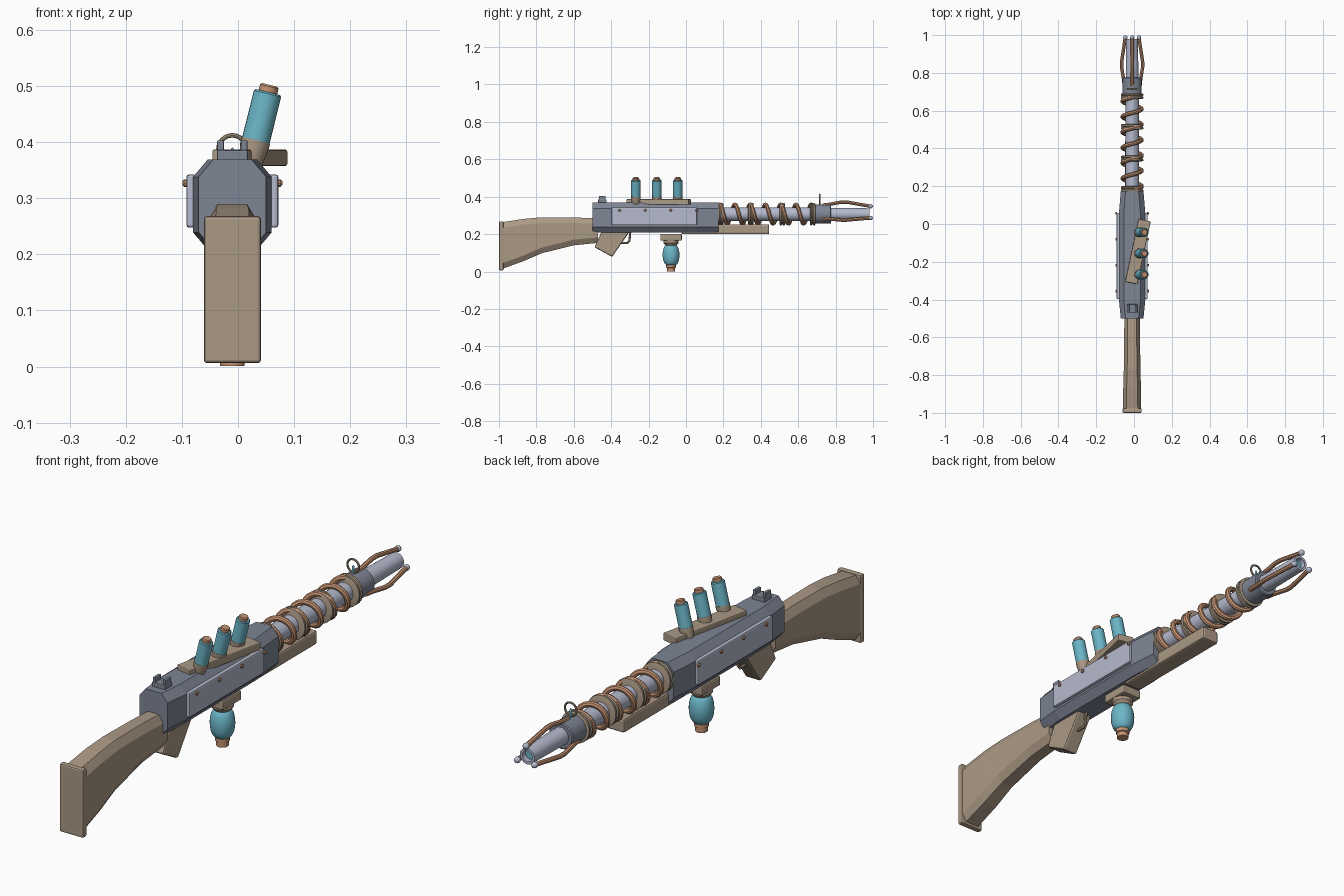
import bpy, bmesh, math
from mathutils import Vector, Matrix

cube = bpy.data.objects.get("Cube")
if cube:
    bpy.data.objects.remove(cube, do_unlink=True)


def material(name, *rgb):
    m = bpy.data.materials.new(name)
    m.use_nodes = True
    m.diffuse_color = (*rgb, 1)
    m.node_tree.nodes["Principled BSDF"].inputs["Base Color"].default_value = (*rgb, 1)
    return m


STEEL = material("dark steel", 0.21, 0.235, 0.30)
PALE = material("pale steel", 0.46, 0.49, 0.61)
WOOD = material("tan wood", 0.41, 0.32, 0.235)
COPPER = material("copper", 0.56, 0.29, 0.17)
TEAL = material("teal glass", 0.15, 0.47, 0.58)

CX = -0.01      # centre plane of the gun
AXIS = 0.307    # barrel height


def finish(ob, mat, bevel=0, smooth=True):
    ob.data.materials.append(mat)
    bpy.ops.object.select_all(action="DESELECT")
    ob.select_set(True)
    bpy.context.view_layer.objects.active = ob
    if bevel:
        b = ob.modifiers.new("Bevel", "BEVEL")
        b.width, b.segments, b.limit_method = bevel, 2, "ANGLE"
    if smooth:
        bpy.ops.object.shade_smooth_by_angle(angle=math.radians(35))
    return ob


def add_mesh(name, bm):
    bmesh.ops.recalc_face_normals(bm, faces=bm.faces)
    me = bpy.data.meshes.new(name)
    bm.to_mesh(me)
    bm.free()
    ob = bpy.data.objects.new(name, me)
    bpy.context.collection.objects.link(ob)
    return ob


def box(name, centre, size, mat, bevel=0.005, turn=0):
    bm = bmesh.new()
    bmesh.ops.create_cube(bm, size=1, matrix=Matrix.Diagonal((*size, 1)))
    ob = finish(add_mesh(name, bm), mat, bevel, False)
    ob.location, ob.rotation_euler.z = centre, turn
    return ob


def loft(name, rings, mat, bevel=0, smooth=False):
    """Skin a list of equal rings of points and cap both ends."""
    bm = bmesh.new()
    loops = [[bm.verts.new(p) for p in r] for r in rings]
    n = len(loops[0])
    for a, b in zip(loops, loops[1:]):
        for i in range(n):
            bm.faces.new((a[i], a[(i + 1) % n], b[(i + 1) % n], b[i]))
    bm.faces.new(loops[0])
    bm.faces.new(loops[-1])
    return finish(add_mesh(name, bm), mat, bevel, smooth)


def octagon(y, half, low, high, cut_x, cut_z):
    pts = [(half, low + cut_z), (half, high - cut_z), (half - cut_x, high), (cut_x - half, high),
           (-half, high - cut_z), (-half, low + cut_z), (cut_x - half, low), (half - cut_x, low)]
    return [(CX + x, y, z) for x, z in pts]


def lathe(name, origin, direction, profile, mat, sides=24):
    """Turn (distance, radius) pairs about a direction."""
    q = Vector(direction).to_track_quat("Z", "Y")
    rings = []
    for d, r in profile:
        rings.append([Vector(origin) + q @ Vector((r * math.cos(t), r * math.sin(t), d))
                      for t in (math.tau * i / sides for i in range(sides))])
    return loft(name, rings, mat, smooth=True)


def tube(name, points, radius, mat, cyclic=False):
    cu = bpy.data.curves.new(name, "CURVE")
    cu.dimensions = "3D"
    cu.bevel_depth, cu.bevel_resolution, cu.use_fill_caps = radius, 2, True
    s = cu.splines.new("POLY")
    s.points.add(len(points) - 1)
    for p, co in zip(s.points, points):
        p.co = (*co, 1)
    s.use_cyclic_u = cyclic
    ob = bpy.data.objects.new(name, cu)
    bpy.context.collection.objects.link(ob)
    bpy.ops.object.select_all(action="DESELECT")
    ob.select_set(True)
    bpy.context.view_layer.objects.active = ob
    bpy.ops.object.convert(target="MESH")
    ob = bpy.context.object
    ob.data.materials.clear()
    return finish(ob, mat)


def around(y, r, angle):
    return (CX + r * math.sin(angle), y, AXIS + r * math.cos(angle))


# Stock and butt plate
loft("stock", [octagon(y, h, lo, hi, 0.018, 0.03) for y, h, lo, hi in (
    (-0.98, 0.048, 0.015, 0.264), (-0.87, 0.047, 0.055, 0.281), (-0.77, 0.044, 0.098, 0.29),
    (-0.6, 0.042, 0.14, 0.289), (-0.47, 0.041, 0.153, 0.284))], WOOD)
box("butt_plate", (CX, -0.988, 0.137), (0.102, 0.024, 0.262), WOOD, 0.006)

# Receiver with riveted side plates
loft("receiver", [octagon(y, h, 0.208, 0.369, 0.026, 0.031) for y, h in (
    (-0.5, 0.06), (-0.4, 0.07), (0.055, 0.07), (0.175, 0.06))], STEEL)
for side, label in ((1, "left"), (-1, "right")):
    box(label + "_side_plate", (CX + side * 0.073, -0.17, 0.295), (0.018, 0.455, 0.095), PALE, 0.005)
    for i in range(4):
        lathe(f"{label}_rivet_{i + 1}", (CX + side * 0.08, -0.355 + i * 0.137, 0.327), (side, 0, 0),
              ((0, 0.007), (0.006, 0.007), (0.009, 0.004)), COPPER, 10)

# Grip, trigger and guard
grip = [(-0.45, 0.215), (-0.30, 0.215), (-0.395, 0.078), (-0.49, 0.13)]
loft("grip", [[(CX + x, y, z) for y, z in grip] for x in (-0.033, 0.033)], WOOD, 0.007)
tube("trigger_guard", [(CX, y, z) for y, z in (
    (-0.38, 0.152), (-0.315, 0.152), (-0.302, 0.165), (-0.298, 0.215))], 0.006, WOOD)
tube("trigger", [(CX, y, z) for y, z in (
    (-0.335, 0.212), (-0.33, 0.19), (-0.338, 0.168))], 0.005, STEEL)

# Forearm
box("forearm", (CX, 0.21, 0.226), (0.075, 0.47, 0.053), WOOD, 0.008)

# Hanging bulb
box("bulb_bracket", (CX, -0.08, 0.183), (0.085, 0.115, 0.036), WOOD, 0.006)
lathe("bulb_socket", (CX, -0.08, 0.17), (0, 0, -1),
      ((0, 0.04), (0.018, 0.04), (0.03, 0.03)), WOOD)
bulb = [(0.11 * (1 - math.cos(a)) / 2, 0.022 + 0.023 * math.sin(a))
        for a in (math.pi * i / 12 for i in range(13))]
lathe("bulb", (CX, -0.08, 0.144), (0, 0, -1), bulb, TEAL)
lathe("bulb_cap", (CX, -0.08, 0.037), (0, 0, -1),
      ((0, 0.026), (0.016, 0.026), (0.018, 0.022), (0.036, 0.022)), COPPER)

# Tube rack on top, set askew
box("tube_rack", (0.021, -0.146, 0.372), (0.066, 0.34, 0.03), WOOD, 0.004, -math.radians(12))
lean = Vector((0.034, 0, 0.137)).normalized()
for i in range(3):
    foot = (0.022, -0.268 + i * 0.112, 0.363)
    lathe(f"tube_{i + 1}_socket", foot, lean, ((0, 0.021), (0.03, 0.026), (0.042, 0.026)), WOOD)
    lathe(f"tube_{i + 1}_glass", foot, lean, ((0.035, 0.025), (0.127, 0.025), (0.13, 0.022)), TEAL)
    lathe(f"tube_{i + 1}_cap", foot, lean, ((0.125, 0.017), (0.14, 0.017), (0.143, 0.014)), COPPER)

# Rear sight
box("rear_sight_base", (CX, -0.447, 0.375), (0.055, 0.045, 0.022), STEEL, 0.003)
for side in (1, -1):
    box("rear_sight_post", (CX + side * 0.021, -0.447, 0.392), (0.012, 0.035, 0.022), STEEL, 0.002)

# Barrel, collar and hollow muzzle
lathe("barrel", (CX, 0.16, AXIS), (0, 1, 0), ((0, 0.036), (0.56, 0.036)), PALE)
lathe("collar", (CX, 0.69, AXIS), (0, 1, 0),
      ((0, 0.051), (0.082, 0.051), (0.086, 0.047)), STEEL)
lathe("muzzle", (CX, 0.74, AXIS), (0, 1, 0),
      ((0, 0.034), (0.24, 0.031), (0.24, 0.021), (0.21, 0.021)), PALE)
lathe("muzzle_glow", (CX, 0.948, AXIS), (0, 1, 0), ((0, 0.0205), (0.012, 0.0205)), TEAL)

# Barrel bands and winding
for i, y in enumerate((0.185, 0.347, 0.515, 0.677)):
    lathe(f"barrel_band_{i + 1}", (CX, y - 0.015, AXIS), (0, 1, 0),
          ((0, 0.052), (0.003, 0.06), (0.01, 0.06), (0.013, 0.056),
           (0.017, 0.056), (0.02, 0.06), (0.027, 0.06), (0.03, 0.052)), WOOD, 32)
turns, steps = 6, 24
tube("copper_winding", [around(0.18 + 0.49 * i / (turns * steps), 0.051, math.tau * i / steps)
                        for i in range(turns * steps + 1)], 0.011, COPPER)

# Ring sight with bead
tube("ring_sight", [(CX + 0.025 * math.cos(t), 0.715, 0.387 + 0.025 * math.sin(t))
                    for t in (math.tau * i / 24 for i in range(24))], 0.004, WOOD, True)
lathe("ring_sight_bead", (CX, 0.715, 0.355), (0, 0, 1),
      ((0, 0.005), (0.03, 0.004), (0.035, 0.001)), TEAL, 10)

# Three muzzle prongs tipped with balls
ball = [(-0.012 * math.cos(a), max(0.012 * math.sin(a), 0.0005))
        for a in (math.pi * i / 8 for i in range(9))]
for i in range(3):
    a = math.tau * i / 3
    tube(f"prong_{i + 1}", [around(y, r, a) for y, r in (
        (0.73, 0.048), (0.765, 0.052), (0.83, 0.064), (0.86, 0.064), (0.985, 0.042))], 0.009, COPPER)
    lathe(f"prong_ball_{i + 1}", around(0.987, 0.042, a), (0, 1, 0), ball, PALE, 14)
